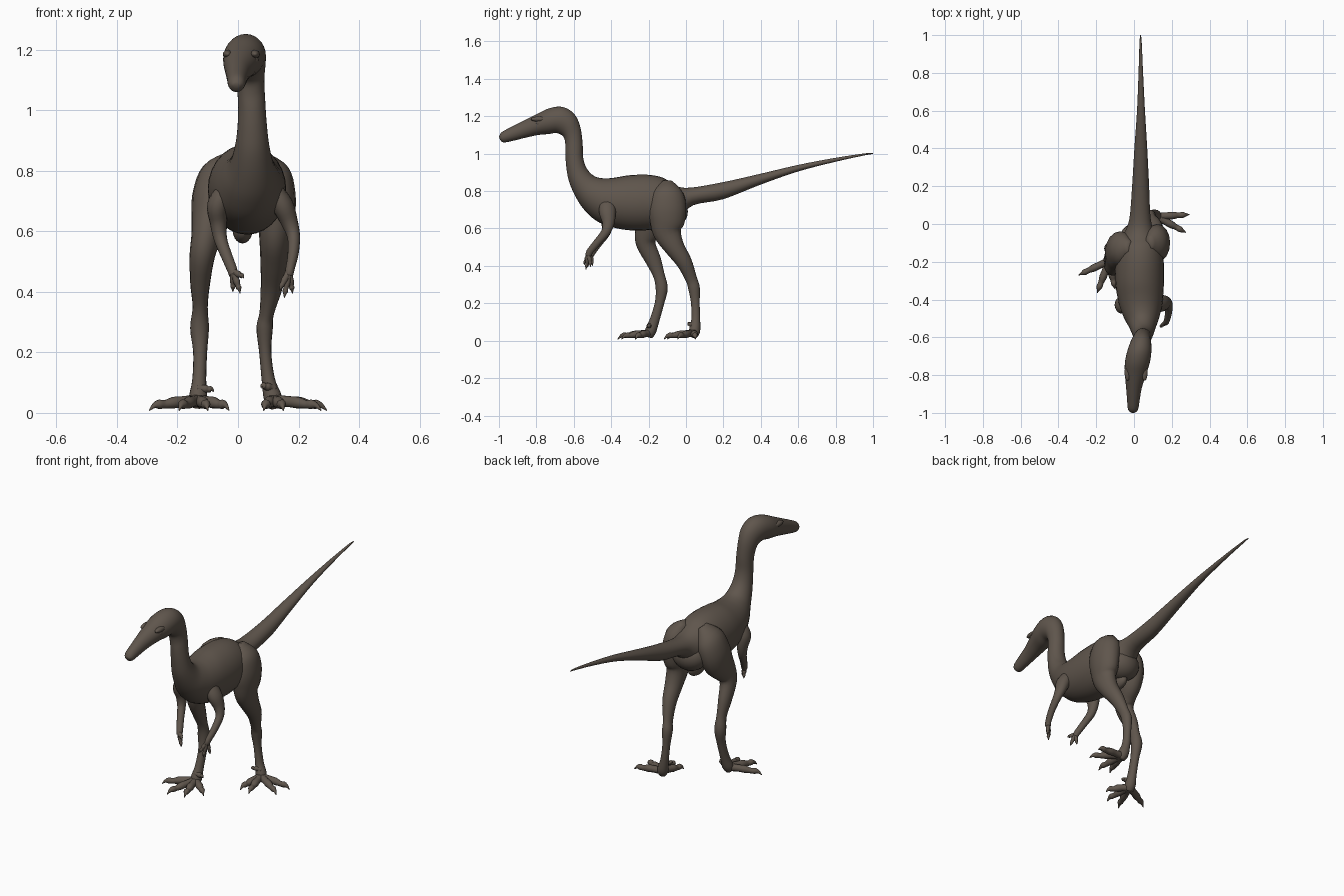
import bpy
import bmesh
import math
from mathutils import Vector

cube = bpy.data.objects.get("Cube")
if cube:
    bpy.data.objects.remove(cube, do_unlink=True)

skin = bpy.data.materials.new("dark_brown_skin")
skin.use_nodes = True
skin_colour = (.115, .092, .073, 1)
skin.diffuse_color = skin_colour
skin.node_tree.nodes["Principled BSDF"].inputs["Base Color"].default_value = skin_colour


def finish(name, bm):
    """Turn a bmesh into a smooth shaded object."""
    bmesh.ops.recalc_face_normals(bm, faces=bm.faces)
    mesh = bpy.data.meshes.new(name)
    bm.to_mesh(mesh)
    bm.free()
    mesh.materials.append(skin)
    for poly in mesh.polygons:
        poly.use_smooth = True
    obj = bpy.data.objects.new(name, mesh)
    bpy.context.collection.objects.link(obj)
    return obj


def refine(rows, steps):
    """Catmull-Rom interpolation between rows of numbers."""
    result = []
    last = len(rows) - 1
    for i in range(last):
        a, b, c, d = (rows[max(0, min(last, i + k))] for k in (-1, 0, 1, 2))
        for s in range(steps):
            t = s / steps
            result.append([q + t / 2 * (r - p + t * (2 * p - 5 * q + 4 * r - w
                           + t * (3 * (q - r) + w - p)))
                           for p, q, r, w in zip(a, b, c, d)])
    result.append(list(rows[-1]))
    return result


def loft(name, rings, sides):
    """Skin a list of (centre, side vector, up vector) ellipses."""
    bm = bmesh.new()
    loops = []
    for centre, side, up in rings:
        angles = [math.tau * k / sides for k in range(sides)]
        loops.append([bm.verts.new(centre + side * math.cos(a) + up * math.sin(a))
                      for a in angles])
    for low, high in zip(loops, loops[1:]):
        for k in range(sides):
            n = (k + 1) % sides
            bm.faces.new((low[k], low[n], high[n], high[k]))
    bm.faces.new(loops[0])
    bm.faces.new(loops[-1])
    return finish(name, bm)


def outline_body(name, rows):
    """Rows hold: upper y, z, lower y, z, centre x, half width."""
    rings = []
    for ty, tz, by, bz, x, width in refine(rows, 4):
        top, low = Vector((x, ty, tz)), Vector((x, by, bz))
        rings.append(((top + low) / 2, Vector((width, 0, 0)), (top - low) / 2))
    return loft(name, rings, 28)


def limb(name, rows, steps=4, sides=16):
    """Rows hold: x, y, z, radius across, radius fore and aft."""
    rows = refine(rows, steps)
    points = [Vector(r[:3]) for r in rows]
    whole = (points[-1] - points[0]).normalized()
    reference = Vector((0, 1, 0)) if abs(whole.x) > .7 else Vector((1, 0, 0))
    rings = []
    for i, row in enumerate(rows):
        ahead = points[min(i + 1, len(points) - 1)] - points[max(i - 1, 0)]
        ahead.normalize()
        side = (reference - ahead * reference.dot(ahead)).normalized()
        rings.append((points[i], side * row[3], ahead.cross(side) * row[4]))
    return loft(name, rings, sides)


def ball(name, centre, size):
    bm = bmesh.new()
    bmesh.ops.create_uvsphere(bm, u_segments=24, v_segments=14, radius=1)
    bmesh.ops.scale(bm, vec=size, verts=bm.verts)
    bmesh.ops.translate(bm, vec=centre, verts=bm.verts)
    return finish(name, bm)


def digit(name, base, tip, thick, arch):
    """A jointed toe or finger ending in a hooked claw."""
    base, tip = Vector(base), Vector(tip)
    rows = []
    for along, fat, lift in ((0, 1, 0), (.3, .85, .5), (.5, .9, .7), (.68, .65, .7),
                             (.8, .72, 1), (.9, .4, .9), (1, .08, 0)):
        p = base.lerp(tip, along)
        rows.append((p.x, p.y, p.z + arch * lift, thick * fat, thick * fat))
    return limb(name, rows, 3, 10)


# Head, neck, torso and tail in one continuous skin
head_and_neck = [
    (-1, 1.09, -.995, 1.075, -.005, .012),
    (-.985, 1.115, -.975, 1.06, -.005, .027),
    (-.93, 1.145, -.92, 1.07, -.003, .034),
    (-.87, 1.175, -.86, 1.085, 0, .042),
    (-.8, 1.21, -.79, 1.1, .008, .056),
    (-.73, 1.243, -.735, 1.105, .018, .066),
    (-.66, 1.25, -.69, 1.11, .028, .064),
    (-.6, 1.215, -.655, 1.09, .036, .055),
    (-.567, 1.15, -.645, 1.05, .04, .047),
    (-.553, 1.06, -.645, 1, .045, .045),
    (-.55, .98, -.64, .93, .047, .048),
    (-.53, .92, -.625, .85, .047, .056),
    (-.49, .88, -.585, .76, .045, .072)]
torso_and_tail = [
    (-.44, .868, -.535, .69, .04, .095),
    (-.38, .872, -.46, .63, .035, .115),
    (-.3, .885, -.34, .595, .03, .128),
    (-.2, .887, -.22, .59, .03, .128),
    (-.12, .87, -.11, .61, .03, .115),
    (-.06, .83, -.03, .66, .03, .08),
    (.02, .818, .04, .725, .032, .056),
    (.2, .848, .2, .757, .035, .045),
    (.4, .893, .4, .835, .036, .034),
    (.6, .94, .6, .905, .037, .021),
    (.8, .978, .8, .957, .036, .012),
    (.96, 1.002, .96, .992, .035, .006),
    (1, 1.003, 1, .998, .035, .002)]
outline_body("body", head_and_neck + torso_and_tail)

# Rump muscles under the tail and the pubic bone
ball("rump", (.025, -.075, .69), (.1, .085, .085))
ball("pubis", (.015, -.12, .605), (.033, .07, .045))

# Brow ridges and eyes
for side, x in (("left", .056), ("right", -.034)):
    ball(side + "_brow", (x, -.785, 1.185), (.016, .045, .014))
    ball(side + "_eye", (x, -.785, 1.165), (.012, .018, .016))

# Legs in a walking stance, left one back
limb("left_leg", [
    (.08, -.1, .85, .02, .03), (.105, -.1, .79, .065, .085),
    (.122, -.1, .72, .068, .1), (.125, -.1, .65, .063, .096),
    (.122, -.1, .58, .052, .076), (.12, -.062, .5, .046, .054),
    (.112, -.01, .42, .037, .042), (.095, .028, .33, .024, .031),
    (.088, .043, .28, .027, .031), (.09, .05, .2, .02, .023),
    (.1, .052, .11, .022, .024), (.115, .045, .05, .03, .03),
    (.122, .035, .02, .02, .02)])
limb("right_leg", [
    (-.02, -.12, .85, .02, .03), (-.055, -.13, .79, .065, .085),
    (-.078, -.14, .72, .072, .1), (-.09, -.165, .65, .065, .095),
    (-.105, -.205, .58, .05, .07), (-.118, -.215, .52, .042, .052),
    (-.125, -.175, .43, .033, .042), (-.125, -.145, .35, .025, .031),
    (-.127, -.13, .28, .031, .032), (-.125, -.142, .2, .023, .025),
    (-.128, -.168, .11, .023, .026), (-.132, -.19, .05, .03, .03),
    (-.135, -.2, .02, .02, .02)])

# Feet with splayed toes and a raised dewclaw
feet = {
    "left": ((.118, .04, .04), [(.293, .05), (.275, -.045), (.15, -.118), (.085, -.1)],
             (.075, .01, .085)),
    "right": ((-.132, -.195, .04), [(-.293, -.27), (-.195, -.365), (-.1, -.345), (-.03, -.27)],
              (-.08, -.2, .07))}
for side, (ankle, tips, dewclaw) in feet.items():
    for i, (x, y) in enumerate(tips):
        digit(f"{side}_toe_{i + 1}", ankle, (x, y, .008), .022, .014)
    digit(side + "_dewclaw", (ankle[0], ankle[1], .08), dewclaw, .015, .006)

# Arms folded below the chest
arms = {
    "left": [(.11, -.42, .75, .025, .04), (.145, -.42, .69, .036, .045),
             (.17, -.415, .63, .028, .033), (.184, -.43, .58, .021, .024),
             (.182, -.475, .525, .018, .02), (.172, -.515, .475, .015, .018),
             (.168, -.52, .455, .014, .016)],
    "right": [(-.03, -.43, .75, .025, .04), (-.065, -.43, .69, .036, .045),
              (-.065, -.42, .63, .028, .033), (-.058, -.43, .575, .022, .024),
              (-.04, -.465, .525, .019, .02), (-.02, -.5, .475, .017, .018),
              (-.015, -.51, .455, .015, .016)]}
reach = {
    "left": [(-.015, -.015, -.075), (.012, .01, -.06), (-.03, -.025, -.05)],
    "right": [(.022, -.015, -.06), (-.002, .01, -.055), (.034, -.025, -.01)]}
for side, rows in arms.items():
    limb(side + "_arm", rows)
    wrist = Vector(rows[-1][:3])
    for i, offset in enumerate(reach[side]):
        digit(f"{side}_finger_{i + 1}", wrist + Vector((0, 0, .01)),
              wrist + Vector(offset), .0125, .004)
